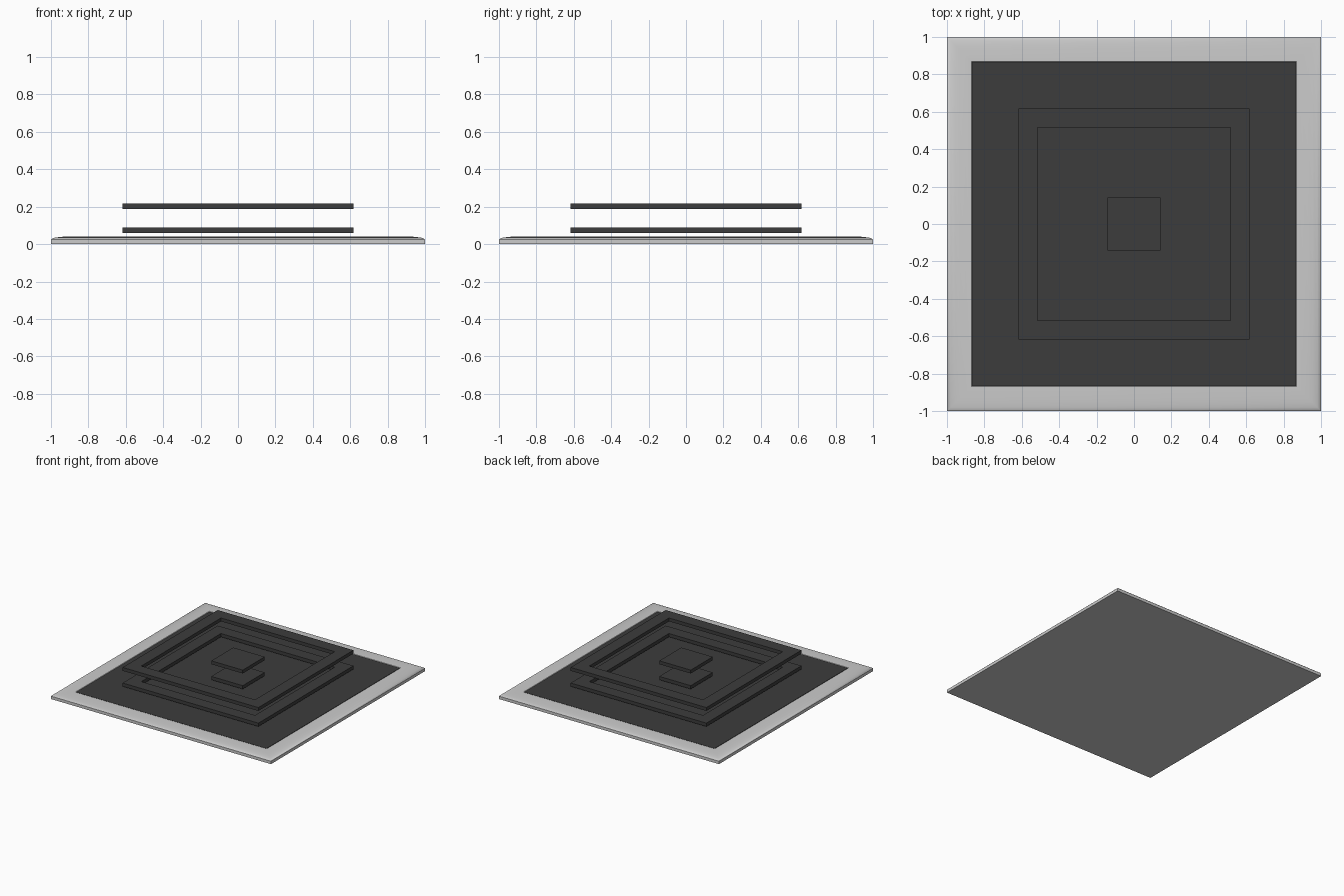
import bpy, bmesh

if "Cube" in bpy.data.objects:
    bpy.data.objects.remove(bpy.data.objects["Cube"])

dark = bpy.data.materials.new("dark_rubber")
dark.diffuse_color = (0.045, 0.045, 0.045, 1)
dark.use_nodes = True
dark.node_tree.nodes["Principled BSDF"].inputs["Base Color"].default_value = dark.diffuse_color


def square_sweep(name, profile, closed=False, cap=False, mat=None):
    """Sweep (half width, z) profile points round a square."""
    bm = bmesh.new()
    loops = [[bm.verts.new((r * sx, r * sy, z))
              for sx, sy in ((-1, -1), (1, -1), (1, 1), (-1, 1))]
             for r, z in profile]
    n = len(loops)
    for i in range(n if closed else n - 1):
        a, b = loops[i], loops[(i + 1) % n]
        for k in range(4):
            j = (k + 1) % 4
            bm.faces.new((a[k], a[j], b[j], b[k]))
    if cap:
        bm.faces.new(loops[0][::-1])
        bm.faces.new(loops[-1])
    bmesh.ops.recalc_face_normals(bm, faces=bm.faces)
    mesh = bpy.data.meshes.new(name)
    bm.to_mesh(mesh)
    bm.free()
    obj = bpy.data.objects.new(name, mesh)
    bpy.context.collection.objects.link(obj)
    if mat:
        mesh.materials.append(mat)
    return obj


# Rounded base slab, with a shallow recess for the panel
base = square_sweep("base_plate", [
    (1.0, 0.0), (1.0, 0.024), (0.995, 0.029), (0.98, 0.034), (0.955, 0.038),
    (0.93, 0.040), (0.90, 0.042), (0.87, 0.042), (0.865, 0.036)], cap=True)
bpy.context.view_layer.objects.active = base
base.select_set(True)
bpy.ops.object.shade_smooth_by_angle()

# Dark inlaid panel
square_sweep("inlay_panel", [(0.865, 0.036), (0.865, 0.041)], cap=True, mat=dark)

# Two floating levels, each a square ring round a small centre pad
for level, (z0, z1) in {"lower": (0.06, 0.088), "upper": (0.188, 0.216)}.items():
    square_sweep(level + "_ring", [(0.617, z0), (0.617, z1), (0.517, z1), (0.517, z0)],
                 closed=True, mat=dark)
    square_sweep(level + "_centre_pad", [(0.143, z0), (0.143, z1)], cap=True, mat=dark)
